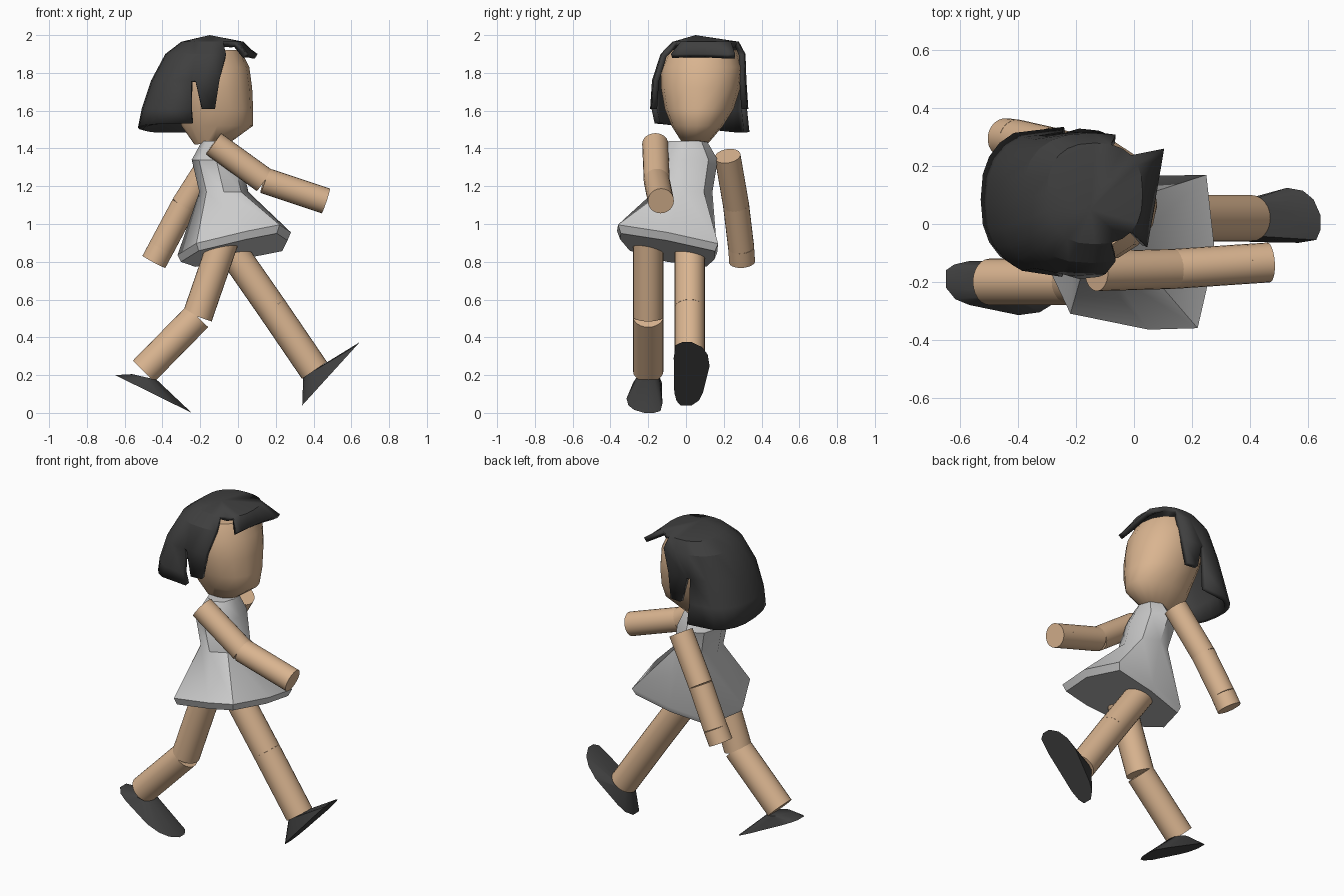
import bpy, bmesh, math
from mathutils import Vector

if "Cube" in bpy.data.objects:
    bpy.data.objects.remove(bpy.data.objects["Cube"])


def material(name, rgb):
    m = bpy.data.materials.new(name)
    m.diffuse_color = (*rgb, 1)
    m.use_nodes = True
    m.node_tree.nodes["Principled BSDF"].inputs["Base Color"].default_value = m.diffuse_color
    return m


skin = material("skin", (0.7, 0.46, 0.28))
dark = material("dark", (0.05, 0.05, 0.05))


def finish(name, bm, mat=None, angle=35):
    bmesh.ops.recalc_face_normals(bm, faces=bm.faces)
    me = bpy.data.meshes.new(name)
    bm.to_mesh(me)
    bm.free()
    ob = bpy.data.objects.new(name, me)
    bpy.context.collection.objects.link(ob)
    if mat:
        me.materials.append(mat)
    bpy.ops.object.select_all(action='DESELECT')
    ob.select_set(True)
    bpy.context.view_layer.objects.active = ob
    bpy.ops.object.shade_smooth_by_angle(angle=math.radians(angle))
    return ob


def oval(z, cx, cy, rx, ry, n, power=2.0):
    pts = []
    for i in range(n):
        a = math.tau * i / n
        c, s = math.cos(a), math.sin(a)
        pts.append(Vector((cx + rx * math.copysign(abs(c) ** (2 / power), c),
                           cy + ry * math.copysign(abs(s) ** (2 / power), s), z)))
    return pts


def loft(bm, rings, caps=True):
    vs = [[bm.verts.new(p) for p in r] for r in rings]
    n = len(vs[0])
    for a, b in zip(vs, vs[1:]):
        for i in range(n):
            bm.faces.new((a[i], a[(i + 1) % n], b[(i + 1) % n], b[i]))
    if caps:
        bm.faces.new(vs[0])
        bm.faces.new(vs[-1])
    return vs


# Limbs: one straight cylinder per segment
def limb(names, points, radius):
    for name, p, q in zip(names, points, points[1:]):
        p, q = Vector(p), Vector(q)
        rot = (q - p).to_track_quat('Z', 'Y')
        rings = [[end + rot @ v for v in oval(0, 0, 0, radius, radius, 24)] for end in (p, q)]
        bm = bmesh.new()
        loft(bm, rings)
        finish(name, bm, skin)


def parts(side, kinds):
    return [f"{side}_{k}" for k in kinds]


arm, leg = ("upper_arm", "forearm", "hand"), ("thigh", "shin")
limb(parts("right", arm), [(-0.13, -0.163, 1.425), (0.14, -0.155, 1.23),
                           (0.39, -0.138, 1.147), (0.465, -0.133, 1.122)], 0.069)
limb(parts("left", arm), [(-0.12, 0.22, 1.36), (-0.285, 0.265, 1.10),
                          (-0.405, 0.292, 0.875), (-0.445, 0.297, 0.80)], 0.069)
limb(parts("right", leg), [(-0.07, -0.2, 0.93), (-0.215, -0.2, 0.51), (-0.5, -0.2, 0.22)], 0.08)
limb(parts("left", leg), [(-0.06, 0.02, 0.90), (0.18, 0.02, 0.555), (0.405, 0.02, 0.225)], 0.08)

# Shoes: sole outline as (fraction from heel to toe, sideways offset), hulled to the ankle
sole = [(0, -0.03), (0, 0.03), (0.08, 0.07), (0.2, 0.09), (0.45, 0.11), (0.62, 0.125), (0.8, 0.115),
        (0.92, 0.085), (1, 0.03), (1, -0.02), (0.95, -0.055), (0.75, -0.065), (0.5, -0.058), (0.2, -0.062), (0.07, -0.05)]


def shoe(name, heel, toe, back, front, y, flip, ymid):
    heel, toe, back, front = (Vector((p[0], 0, p[1])) for p in (heel, toe, back, front))
    bm = bmesh.new()
    for t, o in sole:
        bm.verts.new(heel.lerp(toe, t) + Vector((0, y + flip * o, 0)))
    for v in oval(0, 0.5, ymid, 0.5, 0.06, 12):
        bm.verts.new(back.lerp(front, v.x) + Vector((0, v.y, 0)))
    bmesh.ops.convex_hull(bm, input=bm.verts)
    finish(name, bm, dark)


shoe("left_shoe", (0.34, 0.04), (0.645, 0.375), (0.345, 0.185), (0.45, 0.255), 0, 1, 0.02)
shoe("right_shoe", (-0.65, 0.2), (-0.245, 0.0), (-0.56, 0.205), (-0.43, 0.175), -0.19, -1, -0.2)

# Dress: eight-sided bodice flaring to a tilted, swinging hem
hem_xy = [(0.28, -0.1), (0.25, 0.17), (0, 0.165), (-0.24, 0.12),
          (-0.32, -0.1), (-0.22, -0.31), (0.05, -0.365), (0.22, -0.36)]
hem = [Vector((x, y, 0.9 + 0.2 * x - 0.2 * (y + 0.1))) for x, y in hem_xy]
centre = Vector((-0.02, -0.1, 0.9))
under = [centre + (p - centre) * 0.94 - Vector((0, 0, 0.04)) for p in hem]
bm = bmesh.new()
loft(bm, [oval(1.44, -0.11, 0.01, 0.08, 0.10, 8), oval(1.34, -0.115, 0.0, 0.13, 0.168, 8),
          oval(1.17, -0.075, -0.015, 0.13, 0.155, 8), hem, under])
finish("dress", bm, None, 40)

# Head: egg with a narrow jaw
bm = bmesh.new()
jaw = oval(1.43, -0.13, 0.05, 0.1, 0.07, 16)
for v in jaw:
    v.z += 0.1 * (v.x + 0.13)
loft(bm, [jaw] + [oval(*r, 16, 2.1) for r in (
    (1.52, -0.11, 0.06, 0.19, 0.137), (1.61, -0.12, 0.07, 0.2, 0.183), (1.72, -0.14, 0.078, 0.215, 0.21),
    (1.83, -0.16, 0.085, 0.22, 0.218), (1.92, -0.16, 0.09, 0.175, 0.185))])
finish("head", bm, skin, 60)

# Hair: bobbed dome, with columns trimmed for fringe, side locks and nape
COLS = 24
bm = bmesh.new()
rings = loft(bm, [oval(*r, COLS, 2.5) for r in (
    (1.965, -0.135, 0.105, 0.165, 0.175), (1.9, -0.145, 0.09, 0.24, 0.225),
    (1.76, -0.19, 0.07, 0.27, 0.25), (1.61, -0.22, 0.07, 0.29, 0.26), (1.52, -0.26, 0.085, 0.27, 0.258))], False)
top = bm.verts.new((-0.15, 0.05, 2.0))
for i in range(COLS):
    bm.faces.new((top, rings[0][i], rings[0][(i + 1) % COLS]))


def hair_levels(i):
    a = 180 - abs((i + 0.5) * 360 / COLS - 180)
    if a < 45:
        return 1
    if a < 75:
        return 0
    if a < 90:
        return 3
    return 2 if a < 105 else 4


# Fringe swept to one side, nape sloping down to the left, narrow pointed notch at the ears
for i in (0, 1, 2, 3, COLS - 1, COLS - 2, COLS - 3):
    v = rings[1][i]
    v.co.x = 0.06 + 0.17 * v.co.y
for v in rings[4]:
    v.co.z += -0.09 * (v.co.y - 0.08) - 0.01
for i in (7, COLS - 7):
    for k, dx in ((2, 0.035), (3, 0.07), (4, 0.11)):
        rings[k][i].co.x += dx
for i in (6, COLS - 6):
    rings[2][i].co.x -= 0.035
    rings[3][i].co.x += 0.03

cut = []
for k in range(4):
    for i in range(COLS):
        j = (i + 1) % COLS
        if k >= hair_levels(i):
            quad = {rings[k][i], rings[k][j], rings[k + 1][i], rings[k + 1][j]}
            cut += [f for f in rings[k][i].link_faces if set(f.verts) == quad]
bmesh.ops.delete(bm, geom=cut, context='FACES')
hair = finish("hair", bm, dark, 25)
shell = hair.modifiers.new("thickness", 'SOLIDIFY')
shell.thickness = 0.03
shell.offset = -1
